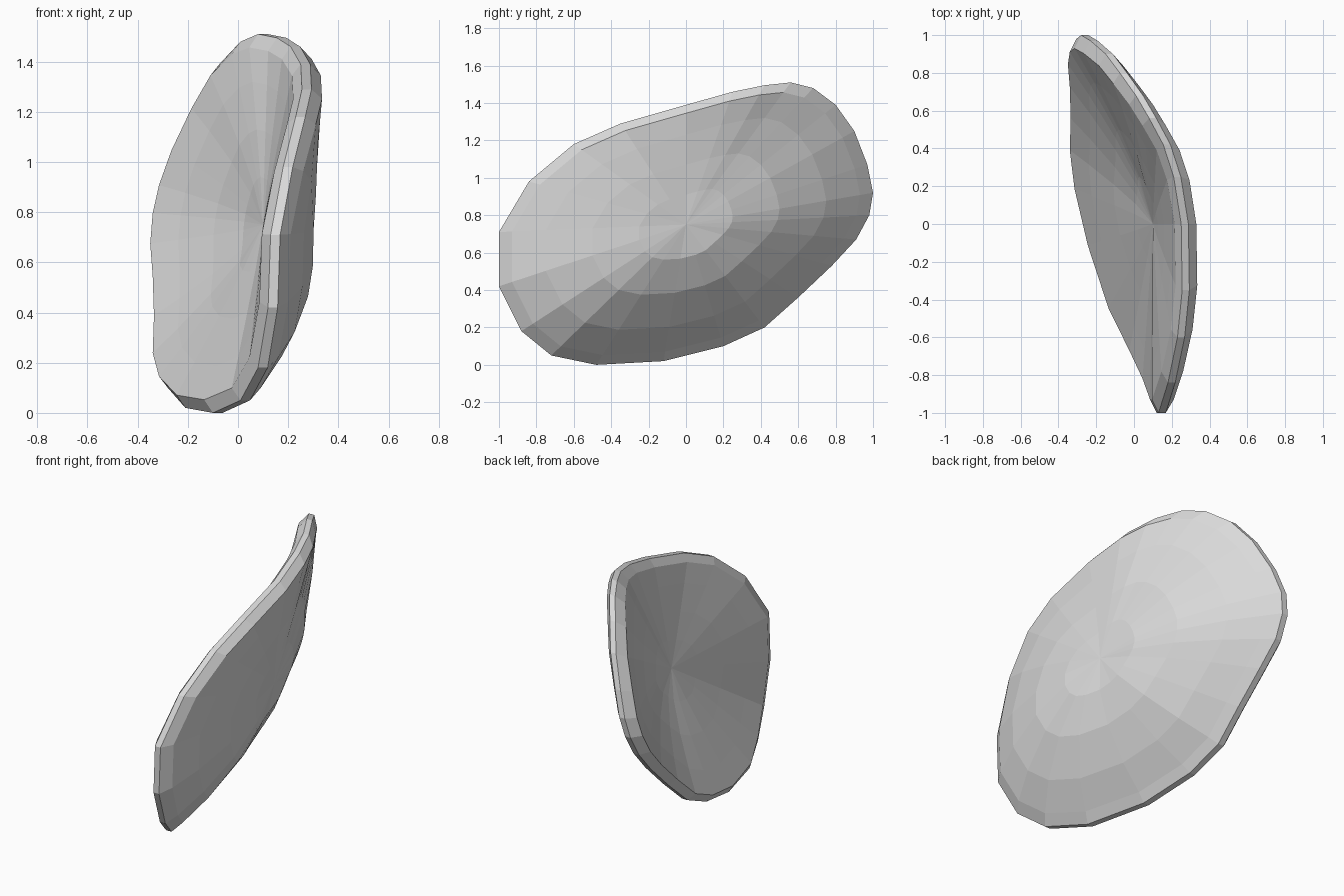
import bpy, bmesh

if "Cube" in bpy.data.objects:
    bpy.data.objects.remove(bpy.data.objects["Cube"])

# Rim line of the shell: (x, y, z) going round the outline
RIM = [(.15, -1, .71), (.20, -.84, .98), (.25, -.6, 1.18), (.275, -.35, 1.29),
       (.27, 0, 1.39), (.23, .25, 1.46), (.175, .42, 1.495), (.10, .56, 1.51),
       (.03, .68, 1.48), (-.055, .8, 1.39), (-.13, .9, 1.25), (-.21, .97, 1.07),
       (-.26, 1, .92), (-.285, .98, .8), (-.295, .91, .67), (-.285, .78, .53),
       (-.28, .6, .36), (-.285, .42, .2), (-.26, .2, .1), (-.19, -.12, .02),
       (-.08, -.48, 0), (.03, -.72, .05), (.10, -.88, .18), (.14, -1, .42)]
CY, CZ = 0, .75              # hub of both faces
OUTER_X, INNER_X = .25, .10  # hub depth on the domed and hollow sides
EDGE = .93                   # where the faces turn into the rim

bm = bmesh.new()


def ring(s, depth):
    """Ring of vertices at fraction s of the outline; depth(rim point) gives x."""
    return [bm.verts.new((depth(p), CY + (p[1] - CY) * s, CZ + (p[2] - CZ) * s)) for p in RIM]


def outer(s):
    # dome, fuller towards the front end and the underside
    t = s / EDGE

    def depth(p):
        back = max(0, p[1])
        power = 1.5 + .25 * back + .9 * max(0, .5 - p[2])
        edge_x = p[0] + .06 + .015 * back
        return OUTER_X + (edge_x - OUTER_X) * t ** power + .27 * max(0, -p[1]) * t * (1 - t)
    return depth


def inner(s):
    # hollow, curling up at the back end
    t = s / EDGE
    return lambda p: INNER_X + (p[0] - .055 - INNER_X) * t ** (1.1 + .25 * max(0, p[1]))


rings = [ring(s, outer(s)) for s in (.25, .5, .75, EDGE)]
rings += [ring(1, lambda p: p[0] + .018), ring(1, lambda p: p[0] - .02)]
rings += [ring(s, inner(s)) for s in (EDGE, .75, .5, .25)]

# Skin between neighbouring rings
n = len(RIM)
for a, b in zip(rings, rings[1:]):
    for i in range(n):
        j = (i + 1) % n
        bm.faces.new((a[i], a[j], b[j], b[i]))

# Close both faces at the hub
for loop, x in ((rings[0], OUTER_X), (rings[-1], INNER_X)):
    hub = bm.verts.new((x, CY, CZ))
    for i in range(n):
        bm.faces.new((hub, loop[i], loop[(i + 1) % n]))

bmesh.ops.recalc_face_normals(bm, faces=bm.faces)
mesh = bpy.data.meshes.new("curved_shell")
bm.to_mesh(mesh)
bm.free()

mat = bpy.data.materials.new("light_grey")
mat.diffuse_color = (.7, .7, .7, 1)
mat.use_nodes = True
mat.node_tree.nodes["Principled BSDF"].inputs["Base Color"].default_value = mat.diffuse_color
mesh.materials.append(mat)
shell = bpy.data.objects.new("curved_shell", mesh)
bpy.context.collection.objects.link(shell)
